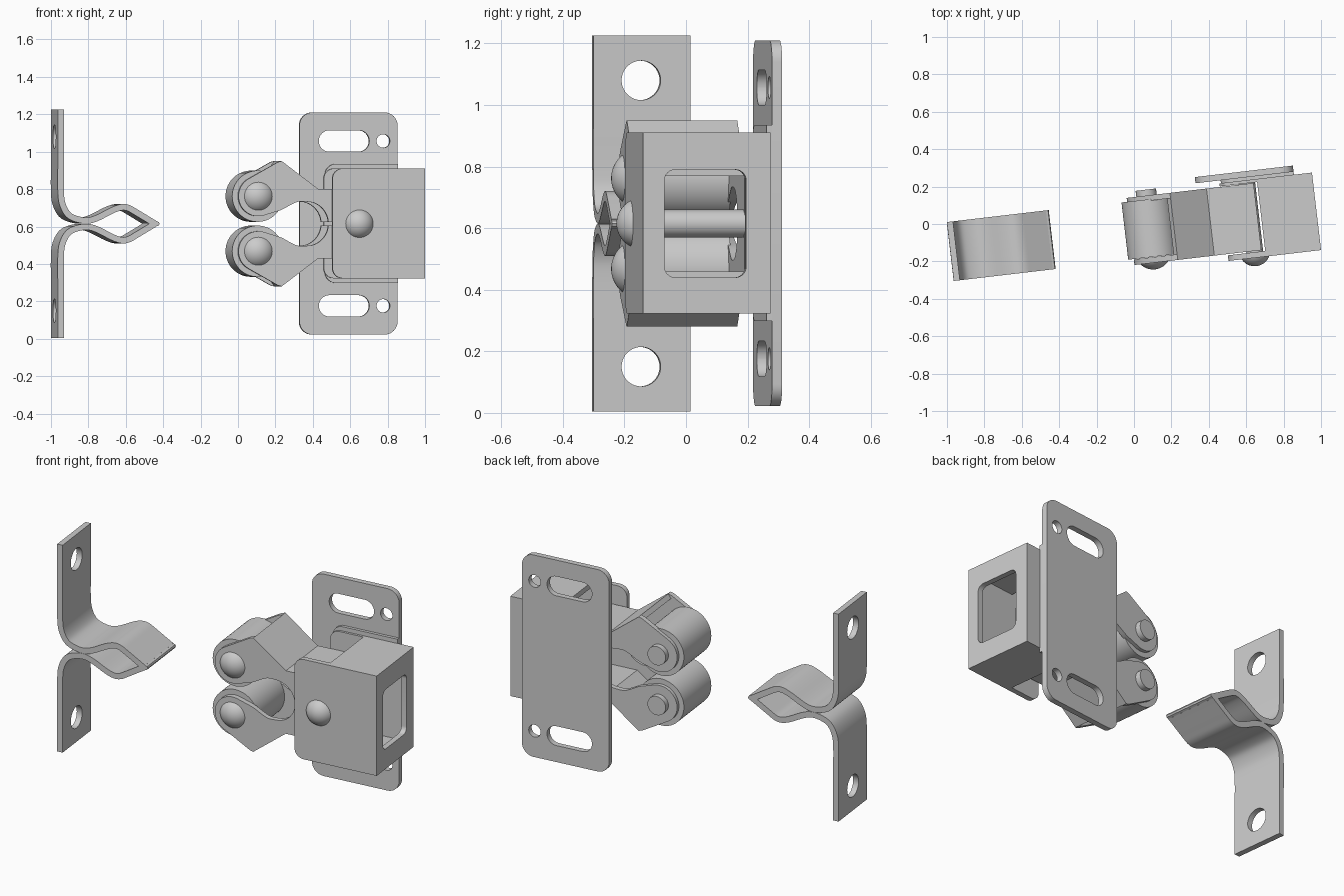
import bpy, bmesh
from math import radians, sin, cos, pi
from mathutils import Matrix, Vector

if "Cube" in bpy.data.objects:
    bpy.data.objects.remove(bpy.data.objects["Cube"])

MID = 0.615  # height of the horizontal symmetry plane


def finish(bm, name):
    bmesh.ops.recalc_face_normals(bm, faces=bm.faces[:])
    me = bpy.data.meshes.new(name)
    bm.to_mesh(me)
    bm.free()
    ob = bpy.data.objects.new(name, me)
    bpy.context.collection.objects.link(ob)
    return ob


def extrude_y(name, pts, y0, y1, flip=False):
    """Extrude an x-z outline along y; flip mirrors it about MID."""
    bm = bmesh.new()
    vs = [bm.verts.new((x, y0, 2 * MID - z if flip else z)) for x, z in pts]
    f = bm.faces.new(vs)
    r = bmesh.ops.extrude_face_region(bm, geom=[f])
    bmesh.ops.translate(bm, vec=(0, y1 - y0, 0),
                        verts=[v for v in r["geom"] if isinstance(v, bmesh.types.BMVert)])
    return finish(bm, name)


def arc(cx, cz, r, a0, a1, n):
    return [(cx + r * cos(radians(a0 + (a1 - a0) * i / n)),
             cz + r * sin(radians(a0 + (a1 - a0) * i / n))) for i in range(n + 1)]


def circle(cx, cz, r, n=40):
    return arc(cx, cz, r, 0, 360, n)[:-1]


def rect(x0, x1, z0, z1, rl=0.0, rr=0.0, n=8):
    """Rectangle with separate left and right corner radii."""
    pts = []
    for x, z, r, a in ((x1 - rr, z1 - rr, rr, 0), (x0 + rl, z1 - rl, rl, 90),
                       (x0 + rl, z0 + rl, rl, 180), (x1 - rr, z0 + rr, rr, 270)):
        pts += arc(x, z, r, a, a + 90, n) if r else [(x, z)]
    return pts


def spline(p, n=5):
    """Smooth curve through 2D points."""
    p = [Vector(q) for q in p]
    out = []
    for i in range(len(p) - 1):
        a, b, c, d = p[max(i - 1, 0)], p[i], p[i + 1], p[min(i + 2, len(p) - 1)]
        for k in range(n):
            t = k / n
            out.append(0.5 * (2 * b + (c - a) * t + (2 * a - 5 * b + 4 * c - d) * t * t
                              + (3 * b - a - 3 * c + d) * t ** 3))
    return out + [p[-1]]


def ribbon(p, left, right):
    """Closed strip outline around a centre line, with mitred corners."""
    p = [Vector(q) for q in p]
    a, b = [], []
    for i, q in enumerate(p):
        d0 = (q - p[max(i - 1, 0)]).normalized()
        d1 = (p[min(i + 1, len(p) - 1)] - q).normalized()
        t = (d0 + d1).normalized()
        m = 1 / max(t.dot(d1 if i < len(p) - 1 else d0), 0.5)
        nrm = Vector((-t.y, t.x)) * m
        a.append(q + nrm * left)
        b.append(q - nrm * right)
    return a + b[::-1]


def cut(ob, *cutters):
    for c in cutters:
        m = ob.modifiers.new("cut", "BOOLEAN")
        m.operation, m.solver, m.object = "DIFFERENCE", "EXACT", c
        bpy.context.view_layer.objects.active = ob
        bpy.ops.object.modifier_apply(modifier=m.name)
        bpy.data.objects.remove(c)


def dome(name, x, y, z, r, h):
    """Rivet head: spherical cap rising towards -y."""
    R = (r * r + h * h) / (2 * h)
    bm = bmesh.new()
    bmesh.ops.create_uvsphere(bm, u_segments=40, v_segments=40, radius=R,
                              matrix=Matrix.Rotation(pi / 2, 4, "X"))
    r_ = bmesh.ops.bisect_plane(bm, geom=bm.verts[:] + bm.edges[:] + bm.faces[:],
                                plane_co=(0, h - R, 0), plane_no=(0, 1, 0), clear_outer=True)
    bmesh.ops.contextual_create(bm, geom=[e for e in r_["geom_cut"]
                                          if isinstance(e, bmesh.types.BMEdge)])
    bmesh.ops.translate(bm, vec=(x, y + R - h, z), verts=bm.verts[:])
    return finish(bm, name)


# Strike: bent sheet with two flanges and a diamond nose
half = spline([(-.976, 1.225), (-.976, .95), (-.976, .79), (-.967, .72), (-.937, .665),
               (-.89, .64), (-.83, .632), (-.775, .648), (-.70, .686), (-.65, .703),
               (-.612, .699), (-.57, .676), (-.50, .634), (-.468, MID)])
for flip, name in ((False, "strike_upper"), (True, "strike_lower")):
    s = extrude_y(name, ribbon(half, .0165, .0165), -.19, .127, flip)
    hole = extrude_y("hole", circle(0, 0, .064), -.2, .2)
    hole.data.transform(Matrix.Translation((-.976, -.034, .15 if flip else 1.08))
                        @ Matrix.Rotation(pi / 2, 4, "Z"))
    cut(s, hole)
extrude_y("strike_tip", [(-.49, .64), (-.448, .624), (-.444, MID), (-.448, .606),
                         (-.49, .59), (-.472, MID)], -.19, .127)

# Mounting plate with slots and screw holes
plate = extrude_y("mounting_plate", rect(.352, .88, .022, 1.21, .07, .07), .178, .211)
for z in (1.057, .176):
    cut(plate, extrude_y("slot", rect(.456, .728, z - .057, z + .057, .0565, .0565), .1, .3),
        extrude_y("hole", circle(.803, z, .036), .1, .3))
extrude_y("plate_spacer", rect(.487, .88, .298, .935, .06, 0), .160, .180)

# Housing: hollow box open towards the rollers, window in the end wall
box = extrude_y("housing", rect(.479, .977, .323, .91, .055, 0), -.255, .162)
window = extrude_y("window", rect(-.185, .082, .44, .79, .035, .035), -1.1, -.9)
window.data.transform(Matrix.Rotation(pi / 2, 4, "Z"))
cut(box, extrude_y("cavity", rect(.4, .945, .355, .878), -.225, .146),
    extrude_y("mouth", rect(.4, .68, .2, 1.1), -.225, .146), window)
dome("housing_rivet", .624, -.255, MID, .074, .045)
extrude_y("housing_pin", circle(.624, MID, .045), -.25, .16)

# Roller arms: two cheeks joined by a bent web, each holding a roller
RX, RZ = .084, .762
cheek = ([(.21, .95), (.19, .945)] + arc(RX, RZ, .107, 119, 285, 20)
         + spline([(.155, .672), (.21, .69), (.26, .717), (.30, .733), (.345, .733)], 4)
         + arc(.345, .617, .116, 80, 4, 12) + [(.66, .625), (.66, .80), (.407, .80)])
for flip, side in ((False, "upper"), (True, "lower")):
    z = 2 * MID - RZ if flip else RZ
    extrude_y(side + "_arm_front", cheek, -.218, -.188, flip)
    extrude_y(side + "_arm_back", cheek, .114, .143, flip)
    extrude_y(side + "_arm_web", ribbon([(.21, .95), (.407, .80), (.66, .80)], 0, .03),
              -.217, .142, flip)
    extrude_y(side + "_roller", circle(RX, z, .137, 56), -.186, .122)
    dome(side + "_roller_rivet", RX, -.218, z, .075, .036)
    extrude_y(side + "_roller_pin", circle(RX, z, .055), .12, .175)

# Turn the whole set slightly about z and shade smooth curves
turn = Matrix.Rotation(radians(6.7), 4, "Z")
for ob in bpy.data.objects:
    ob.data.transform(turn)
    ob.select_set(True)
    bpy.context.view_layer.objects.active = ob
bpy.ops.object.shade_smooth_by_angle(angle=radians(25))
